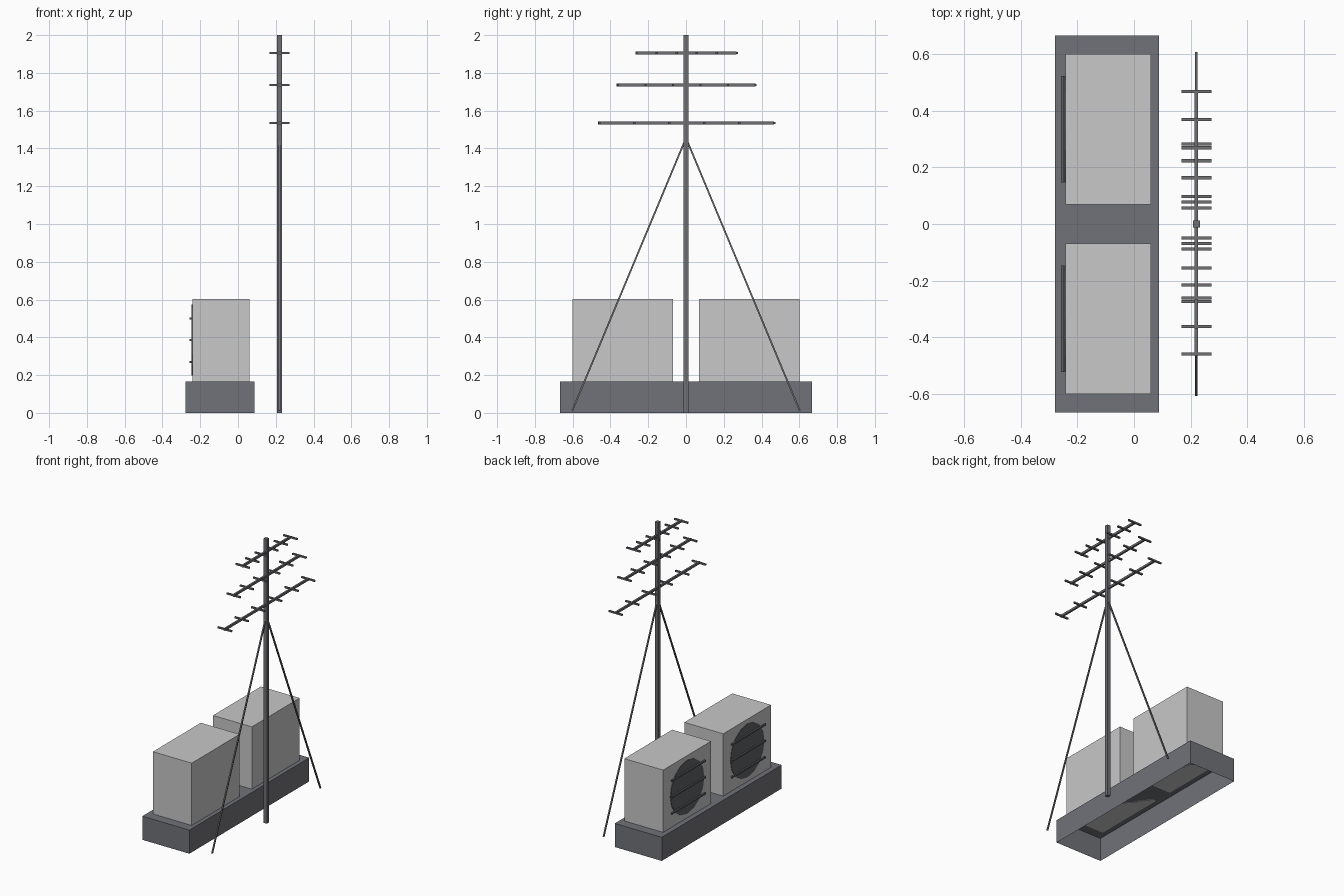
import bpy, bmesh
from math import pi
from mathutils import Vector, Matrix

cube = bpy.data.objects.get("Cube")
if cube:
    bpy.data.objects.remove(cube, do_unlink=True)


def material(name, rgb):
    m = bpy.data.materials.new(name)
    m.use_nodes = True
    col = (*rgb, 1)
    m.diffuse_color = col
    m.node_tree.nodes["Principled BSDF"].inputs["Base Color"].default_value = col
    return m


LIGHT = material("light grey casing", (0.58, 0.58, 0.58))
BASE = material("slate grey base", (0.165, 0.17, 0.19))
METAL = material("mast grey", (0.16, 0.16, 0.175))
DARK = material("dark grey", (0.115, 0.12, 0.125))


def finish(name, bm, mat):
    me = bpy.data.meshes.new(name)
    bm.to_mesh(me)
    bm.free()
    me.materials.append(mat)
    ob = bpy.data.objects.new(name, me)
    bpy.context.collection.objects.link(ob)
    return ob


def box(name, centre, size, mat, open_bottom=False):
    bm = bmesh.new()
    bmesh.ops.create_cube(bm, size=1)
    bmesh.ops.scale(bm, vec=size, verts=bm.verts)
    bmesh.ops.translate(bm, vec=centre, verts=bm.verts)
    if open_bottom:
        down = [f for f in bm.faces if f.normal.z < -0.9]
        bmesh.ops.delete(bm, geom=down, context='FACES_ONLY')
    return finish(name, bm, mat)


def rod(name, a, b, width, mat):
    # Square rod between two points
    a, b = Vector(a), Vector(b)
    d = b - a
    bm = bmesh.new()
    bmesh.ops.create_cube(bm, size=1)
    bmesh.ops.scale(bm, vec=(width, width, d.length), verts=bm.verts)
    turn = d.to_track_quat('Z', 'Y').to_matrix().to_4x4()
    bmesh.ops.transform(bm, matrix=Matrix.Translation((a + b) / 2) @ turn, verts=bm.verts)
    return finish(name, bm, mat)


# Hollow plinth, open underneath
box("plinth", (-0.095, 0, 0.083), (0.366, 1.332, 0.166), BASE, open_bottom=True)

# Two casings, each with a fan disc and three grille bars
for side, y in (("front", -0.334), ("back", 0.334)):
    box(side + "_casing", (-0.091, y, 0.385), (0.302, 0.532, 0.438), LIGHT)
    bm = bmesh.new()
    bmesh.ops.create_cone(bm, cap_ends=True, segments=16, radius1=0.188, radius2=0.188, depth=0.004,
                          matrix=Matrix.Translation((-0.243, y, 0.385)) @ Matrix.Rotation(pi / 2, 4, 'Y'))
    finish(side + "_fan_disc", bm, DARK)
    for i in range(3):
        z = 0.27 + 0.115 * i
        box(f"{side}_grille_bar_{i + 1}", (-0.252, y, z), (0.011, 0.375, 0.011), DARK)

# Mast and guy wires
MX = 0.22
box("mast", (MX, 0, 1), (0.025, 0.025, 2), METAL)
for side, s in (("front", -1), ("back", 1)):
    rod(side + "_guy_wire", (MX, 0, 1.455), (MX, s * 0.602, 0.012), 0.009, METAL)

# Three aerials: a boom with six evenly spaced cross bars
for name, z, half in (("lower", 1.535, 0.463), ("middle", 1.736, 0.365), ("upper", 1.905, 0.265)):
    box(name + "_boom", (MX, 0, z), (0.013, 2 * half + 0.006, 0.015), METAL)
    for i in range(6):
        y = half * (2 * i / 5 - 1) + 0.004
        box(f"{name}_cross_bar_{i + 1}", (MX, y, z), (0.106, 0.011, 0.011), METAL)
